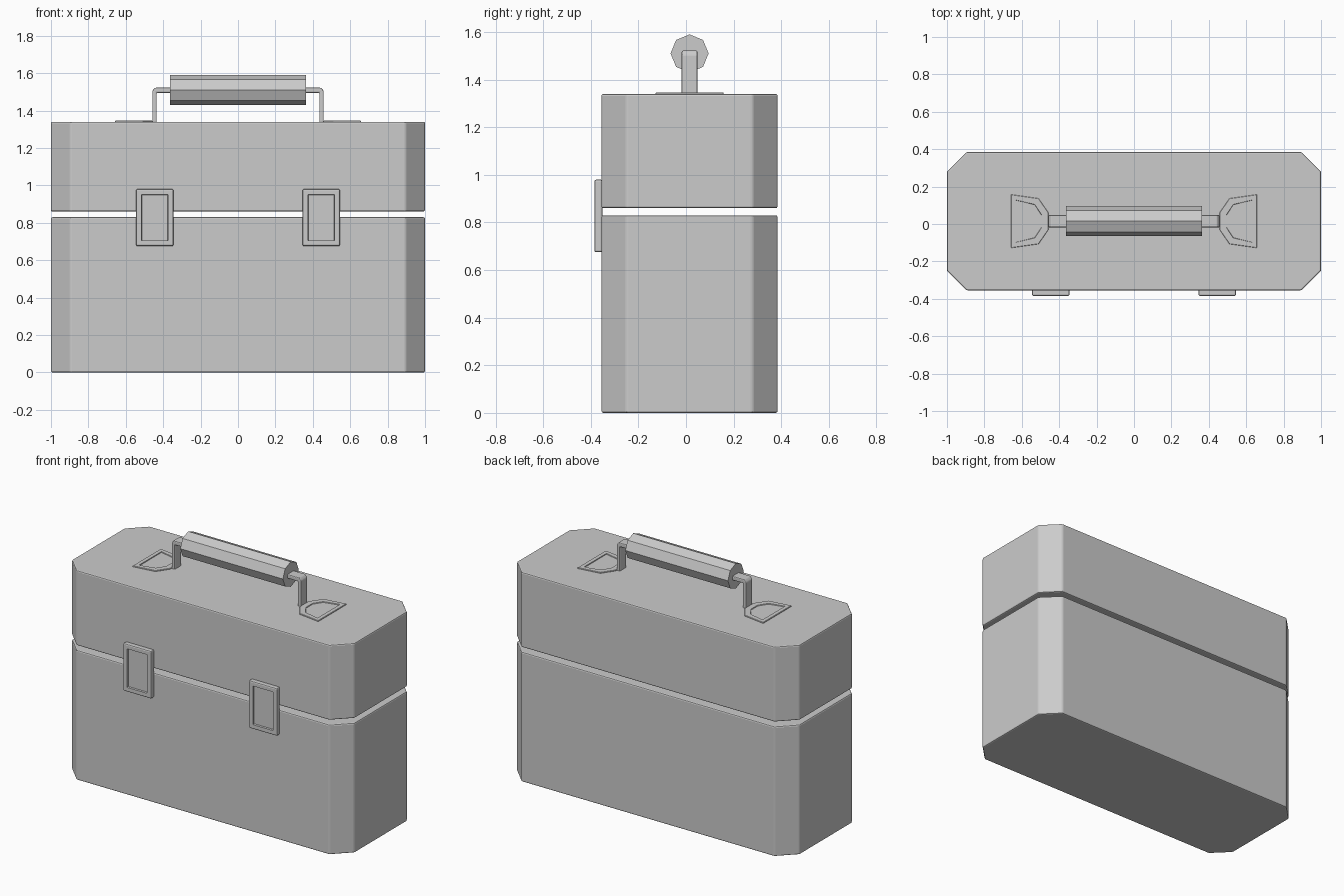
import bpy, bmesh, math
from mathutils import Vector

if "Cube" in bpy.data.objects:
    bpy.data.objects.remove(bpy.data.objects["Cube"])

CY = 0.015  # depth centre of the case


def prism(name, pts, to3d, a, b, bevel=0.0, segs=2, inset=None):
    """Extrude a 2D outline from a to b; optionally inset the b cap and sink it."""
    bm = bmesh.new()
    lo = [bm.verts.new(to3d(u, v, a)) for u, v in pts]
    hi = [bm.verts.new(to3d(u, v, b)) for u, v in pts]
    n = len(pts)
    bm.faces.new(lo)
    cap = bm.faces.new(hi)
    for i in range(n):
        bm.faces.new((lo[i], lo[(i + 1) % n], hi[(i + 1) % n], hi[i]))
    bmesh.ops.recalc_face_normals(bm, faces=bm.faces)
    if bevel:
        bmesh.ops.bevel(bm, geom=list(bm.edges), offset=bevel, segments=segs,
                        profile=0.5, affect='EDGES', clamp_overlap=True)
    if inset:
        width, depth = inset
        d = (Vector(to3d(0, 0, b)) - Vector(to3d(0, 0, a))).normalized()
        bm.faces.ensure_lookup_table()
        cap = max((f for f in bm.faces if f.normal.dot(d) > 0.99), key=lambda f: f.calc_area())
        bmesh.ops.inset_region(bm, faces=[cap], thickness=width)
        bmesh.ops.inset_region(bm, faces=[cap], thickness=0.002, depth=0)
        bmesh.ops.translate(bm, verts=list(cap.verts), vec=-d * depth)
    me = bpy.data.meshes.new(name)
    bm.to_mesh(me)
    bm.free()
    ob = bpy.data.objects.new(name, me)
    bpy.context.collection.objects.link(ob)
    return ob


def along_z(u, v, w): return (u, v + CY, w)
def along_y(u, v, w): return (u, w + CY, v)
def along_x(u, v, w): return (w, u + CY, v)


# Case body and lid: chamfered rectangles with a thin gap between them
hx, hy, c = 1.0, 0.37, 0.105
outline = [(hx - c, -hy), (hx, -hy + c), (hx, hy - c), (hx - c, hy),
           (-hx + c, hy), (-hx, hy - c), (-hx, -hy + c), (-hx + c, -hy)]
prism("case_body", outline, along_z, 0.0, 0.83, 0.008)
prism("case_lid", outline, along_z, 0.86, 1.34, 0.008)

# Octagonal grip, corner pointing up
octagon = [(0.08 * math.cos(i * math.pi / 4), 1.51 + 0.08 * math.sin(i * math.pi / 4))
           for i in range(8)]
prism("handle_grip", octagon, along_x, -0.363, 0.363)

for side, s in (("left", -1), ("right", 1)):
    # Bent handle arm, running from the lid up into the grip
    arm = [(0.435, 1.335), (0.458, 1.335), (0.458, 1.505), (0.445, 1.522),
           (0.35, 1.522), (0.35, 1.495), (0.435, 1.495)]
    prism("handle_arm_" + side, [(s * x, z) for x, z in arm], along_y,
          -0.033, 0.033, 0.006)

    # Flared mounting plate with a sunken centre
    plate = [(0.657, -0.143), (0.657, 0.143), (0.51, 0.122), (0.457, 0.045),
             (0.457, -0.045), (0.51, -0.122)]
    prism("handle_plate_" + side, [(s * x, y) for x, y in plate], along_z,
          1.335, 1.346, 0.002, 1, inset=(0.036, 0.005))

    # Front latch with a sunken panel
    x = s * 0.445
    latch = [(x - 0.1, 0.675), (x + 0.1, 0.675), (x + 0.1, 0.98), (x - 0.1, 0.98)]
    prism("latch_" + side, latch, along_y, -hy + 0.004, -0.4, 0.008, 2,
          inset=(0.03, 0.012))
